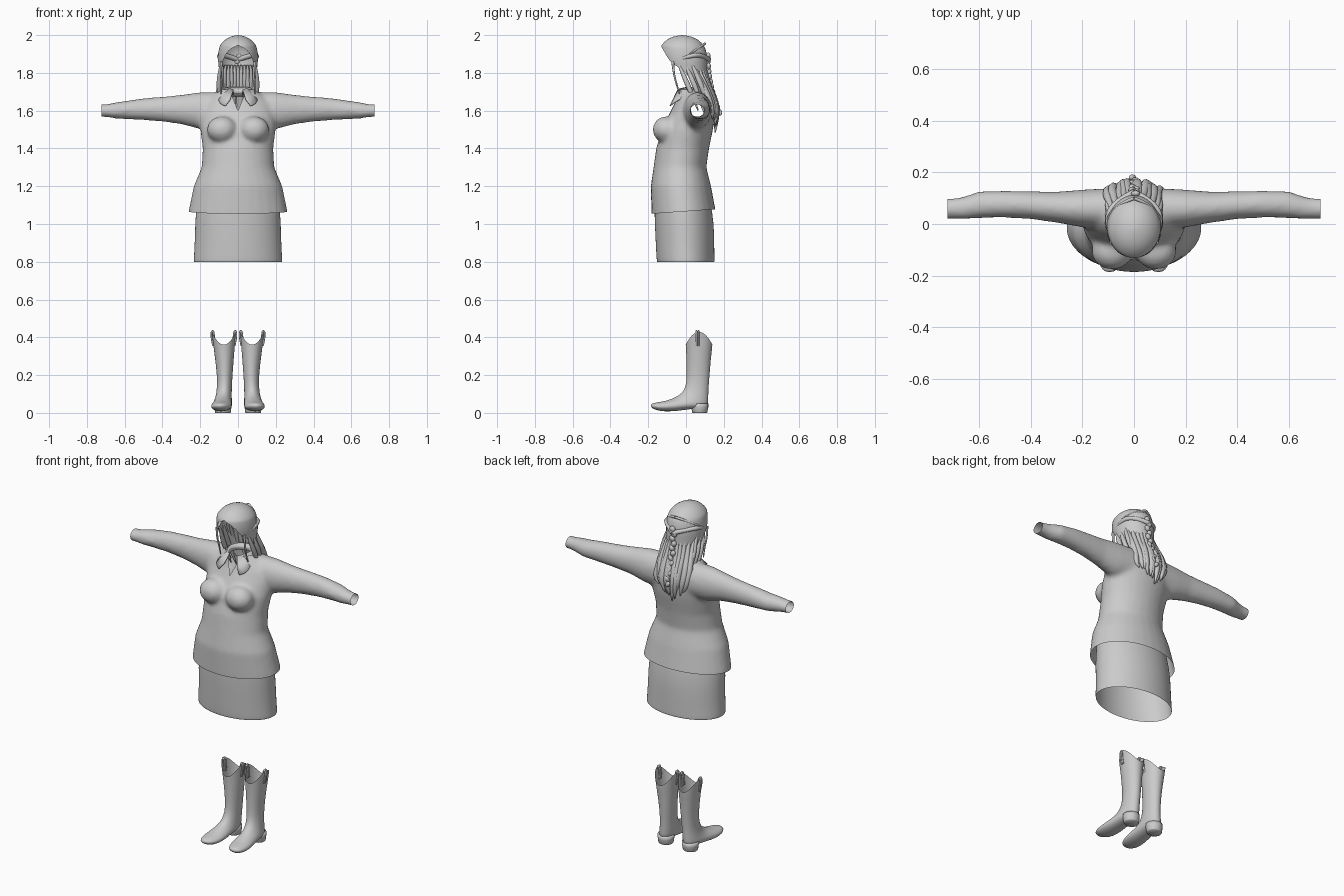
import bpy, bmesh, math, random
from mathutils import Vector, Matrix

random.seed(4)
cube = bpy.data.objects.get("Cube")
if cube:
    bpy.data.objects.remove(cube)

grey = bpy.data.materials.new("plain_grey")
grey.use_nodes = True
COL = (0.6, 0.6, 0.6, 1)
grey.diffuse_color = COL
grey.node_tree.nodes["Principled BSDF"].inputs["Base Color"].default_value = COL


def add_object(name, bm, subdivide=0, thickness=0):
    mesh = bpy.data.meshes.new(name)
    bm.to_mesh(mesh)
    bm.free()
    mesh.materials.append(grey)
    for poly in mesh.polygons:
        poly.use_smooth = True
    ob = bpy.data.objects.new(name, mesh)
    bpy.context.collection.objects.link(ob)
    if thickness:
        ob.modifiers.new("cloth", "SOLIDIFY").thickness = thickness
    if subdivide:
        mod = ob.modifiers.new("round", "SUBSURF")
        mod.levels = mod.render_levels = subdivide
    return ob


def loft(bm, rings, n=28, caps=(False, False), shape=None):
    """Skin rings of (centre, axis_u, axis_v); shape may shift a point by ring and angle."""
    rows = []
    for k, (c, u, v) in enumerate(rings):
        row = []
        for i in range(n):
            a = math.tau * i / n
            p = Vector(c) + Vector(u) * math.cos(a) + Vector(v) * math.sin(a)
            row.append(bm.verts.new(shape(k, a, p) if shape else p))
        rows.append(row)
    for r, s in zip(rows, rows[1:]):
        for i in range(n):
            j = (i + 1) % n
            bm.faces.new((r[i], r[j], s[j], s[i]))
    for wanted, row in zip(caps, (rows[0], rows[-1])):
        if wanted:
            bm.faces.new(row)
    bmesh.ops.recalc_face_normals(bm, faces=bm.faces)


def level(z, w, front, back, x=0):
    """Horizontal ring at height z."""
    return (x, (front + back) / 2, z), (0, (front - back) / 2, 0), (w, 0, 0)


def tube(name, points, radii, flat=1.0):
    """Tapered lock, laid along a smooth curve."""
    cu = bpy.data.curves.new(name, "CURVE")
    cu.dimensions = "3D"
    cu.bevel_depth = 1
    cu.bevel_resolution = 2
    cu.resolution_u = 5
    cu.use_fill_caps = True
    sp = cu.splines.new("NURBS")
    sp.points.add(len(points) - 1)
    sp.use_endpoint_u = True
    sp.order_u = 3
    for pt, p, r in zip(sp.points, points, radii):
        pt.co = (*p, 1)
        pt.radius = r
    cu.materials.append(grey)
    ob = bpy.data.objects.new(name, cu)
    bpy.context.collection.objects.link(ob)
    return ob


# Jacket: torso, bust and sleeves fused into one skin
bm = bmesh.new()
loft(bm, [level(*r) for r in (
    (1.0, .27, -.18, .165), (1.07, .262, -.183, .157), (1.2, .235, -.187, .133),
    (1.3, .193, -.172, .108), (1.4, .187, -.158, .122), (1.5, .2, -.13, .143),
    (1.58, .2, -.09, .152), (1.64, .185, -.06, .147), (1.685, .13, -.045, .125),
    (1.715, .08, -.045, .09), (1.76, .065, -.045, .08))], caps=(True, True))
for side in (-1, 1):
    loft(bm, [((side * x, y, z), (0, ry, 0), (0, 0, rz)) for x, y, z, ry, rz in (
        (.08, .06, 1.6, .08, .1), (.2, .06, 1.6, .073, .098), (.3, .065, 1.606, .06, .078),
        (.4, .073, 1.608, .054, .066), (.5, .077, 1.608, .052, .058),
        (.6, .075, 1.603, .052, .048), (.65, .064, 1.601, .045, .043),
        (.69, .06, 1.6, .04, .035), (.76, .058, 1.6, .038, .032))], caps=(True, True))
    bmesh.ops.create_uvsphere(bm, u_segments=24, v_segments=16, radius=1,
        matrix=Matrix.Translation((side * .085, -.105, 1.5)) @ Matrix.Diagonal((.08, .072, .07, 1)))
raw = add_object("jacket_base", bm)
remesh = raw.modifiers.new("fuse", "REMESH")
remesh.mode = "VOXEL"
remesh.voxel_size = .012
smooth = raw.modifiers.new("soften", "SMOOTH")
smooth.iterations = 8
graph = bpy.context.evaluated_depsgraph_get()
fused = bpy.data.meshes.new_from_object(raw.evaluated_get(graph))
bpy.data.objects.remove(raw)
bm = bmesh.new()
bm.from_mesh(fused)
bpy.data.meshes.remove(fused)


def slice_mesh(co, no, clear):
    bmesh.ops.bisect_plane(bm, geom=bm.verts[:] + bm.edges[:] + bm.faces[:],
                           plane_co=co, plane_no=no, clear_outer=clear)


# Open the hem, cuffs, neck and front V of the jacket
slice_mesh((0, 0, 1.067), (0, .07, -1), True)
slice_mesh((0, 0, 1.712), (0, 0, 1), True)
for side in (-1, 1):
    slice_mesh((side * .722, 0, 0), (side, 0, 0), True)
    slice_mesh((0, 0, 1.6), (side, 0, -.4), False)
bmesh.ops.delete(bm, context="FACES", geom=[f for f in bm.faces
    if f.calc_center_median().y < .01 and f.calc_center_median().z > 1.6
    and abs(f.calc_center_median().x) < .4 * (f.calc_center_median().z - 1.6)])
add_object("jacket", bm)

# Collar: folded band with pointed wings at the front
bm = bmesh.new()
rows = []
for i in range(41):
    a = math.radians(22 + 316 * i / 40)
    front = max(0, math.cos(a)) ** 2
    s, c = math.sin(a), -math.cos(a)
    rows.append([bm.verts.new(p) for p in (
        (.06 * s, .022 + .06 * c, 1.69 - .01 * front),
        (.066 * s, .022 + .072 * c, 1.722 - .015 * front),
        ((.084 + .03 * front) * s, .022 + (.09 + .008 * front) * c, 1.69 - .04 * front),
        ((.09 + .1 * front) * s, .022 + (.098 + .018 * front) * c, 1.675 - .06 * front))])
for r, s in zip(rows, rows[1:]):
    for k in range(3):
        bm.faces.new((r[k], s[k], s[k + 1], r[k + 1]))
add_object("collar", bm, thickness=.004)

# Skirt: open tube
bm = bmesh.new()
loft(bm, [level(*r) for r in ((1.18, .205, -.165, .115), (1.06, .226, -.168, .142),
    (.95, .228, -.163, .15), (.85, .232, -.158, .15), (.802, .236, -.155, .152),
    (.8, .234, -.153, .15))], n=40)
add_object("skirt", bm, 1)

# Hair cap: rings left open around the face
bm = bmesh.new()
rows = []
for z, w, f, b, gap in ((2.0, .006, -.025, -.015, 0), (1.993, .04, -.07, .03, 0),
        (1.975, .072, -.105, .068, 0), (1.95, .093, -.128, .09, 0), (1.94, .098, -.132, .097, 4),
        (1.93, .101, -.134, .102, 22), (1.905, .105, -.135, .11, 36), (1.875, .106, -.13, .113, 45),
        (1.845, .105, -.12, .113, 55), (1.82, .103, -.11, .112, 80), (1.78, .1, -.1, .112, 95),
        (1.73, .1, -.085, .118, 102), (1.67, .098, -.06, .135, 110), (1.62, .088, -.05, .145, 125)):
    row = []
    for i in range(41):
        a = math.radians(gap + (360 - 2 * gap) * i / 40)
        row.append(bm.verts.new((w * math.sin(a), (f + b) / 2 - (b - f) / 2 * math.cos(a), z)))
    rows.append(row)
for r, s in zip(rows, rows[1:]):
    for i in range(40):
        bm.faces.new((r[i], r[i + 1], s[i + 1], s[i]))
bm.faces.new(rows[0])
bmesh.ops.remove_doubles(bm, verts=bm.verts, dist=.0004)
bmesh.ops.recalc_face_normals(bm, faces=bm.faces)
add_object("hair_cap", bm, 1)

# Long locks down the back
for i in range(11):
    t = i / 5 - 1
    x = .092 * t
    bow = .03 * t * t
    tip = 1.48 + .07 * abs(t) + random.uniform(-.02, .04)
    tube("back_lock", [(x * .9, .1 - 2 * bow, 1.84), (x, .112 - bow, 1.75),
        (x * 1.05 + random.uniform(-.01, .01), .15 - bow, 1.66),
        (x + random.uniform(-.015, .015), .168 - bow, 1.58), (x * .85, .155 - bow / 2, tip)],
        (.006, .016, .02, .017, .003))

# Side locks, loose front wisps and swept bands
for s in (-1, 1):
    for k in range(3):
        y = .035 * k - .02
        tube("side_lock", [(s * .09, y - .02, 1.85), (s * .1, y + .01, 1.78),
            (s * .1, y + .045, 1.7), (s * (.09 - .01 * k), y + .085, 1.6 - .02 * k)],
            (.006, .014, .014, .003))
    tube("front_wisp", [(s * .088, -.07, 1.86), (s * .093, -.066, 1.8),
        (s * .085, -.05, 1.74), (s * .09, -.035, 1.69)], (.008, .005, .005, .003))
    tube("swept_band", [(s * .085, -.065, 1.86), (s * .108, 0, 1.885),
        (s * .085, .08, 1.9), (0, .122, 1.87)], (.005, .011, .013, .013))
    tube("crown_band", [(s * .103, .02, 1.9), (s * .08, .07, 1.935), (0, .1, 1.955)],
         (.004, .007, .007))

# Braid: alternating beads
bm = bmesh.new()
for i in range(12):
    t = i / 11
    place = Matrix.Translation((.006 * (-1) ** i, .118 + .062 * t * t, 1.89 - .3 * t))
    lean = Matrix.Rotation(.6 * (-1) ** i, 4, "Y")
    bmesh.ops.create_uvsphere(bm, u_segments=12, v_segments=8, radius=1,
        matrix=place @ lean @ Matrix.Diagonal((.017 - .005 * t, .012, .018, 1)))
add_object("braid", bm)


# Boots: each ring runs from a front/top point to a back/bottom point
def scallop(k, a, p):
    if k < 2:
        p.z -= (.035, .022)[k] * math.cos(2 * a)
    return p


for s, label in ((-1, "right"), (1, "left")):
    bm = bmesh.new()
    loft(bm, [((s * x, (fy + by) / 2, (fz + bz) / 2), (0, (fy - by) / 2, (fz - bz) / 2), (w, 0, 0))
        for fy, fz, by, bz, w, x in (
            (-.002, .395, .14, .395, .064, .075), (0, .355, .138, .355, .059, .074),
            (.002, .29, .132, .29, .05, .072), (.004, .2, .125, .2, .041, .07),
            (.0, .14, .118, .12, .039, .072), (-.02, .105, .118, .06, .043, .076),
            (-.05, .086, .116, .025, .048, .08), (-.075, .075, .03, .022, .05, .083),
            (-.105, .064, -.05, .009, .056, .087), (-.14, .058, -.115, .007, .052, .09),
            (-.17, .053, -.155, .013, .04, .093), (-.19, .045, -.183, .026, .018, .095))],
        caps=(False, True), shape=scallop)
    add_object(label + "_boot", bm, 1)

    # Stacked heel
    bm = bmesh.new()
    loft(bm, [level(*r, s * .08) for r in ((.05, .046, .025, .118), (.03, .045, .027, .118),
        (.003, .042, .033, .113), (0, .04, .035, .111))], n=20, caps=(True, True))
    add_object(label + "_heel", bm)

    # Pull straps over both side peaks
    for x, out in ((.011, -1), (.139, 1)):
        for dy in (.055, .066):
            tube(label + "_pull_strap", [(s * (x - out * .008), dy, .355), (s * (x + out * .003), dy, .4),
                (s * x, dy, .436), (s * (x - out * .012), dy, .43), (s * (x - out * .014), dy, .36)],
                (.005,) * 5)
